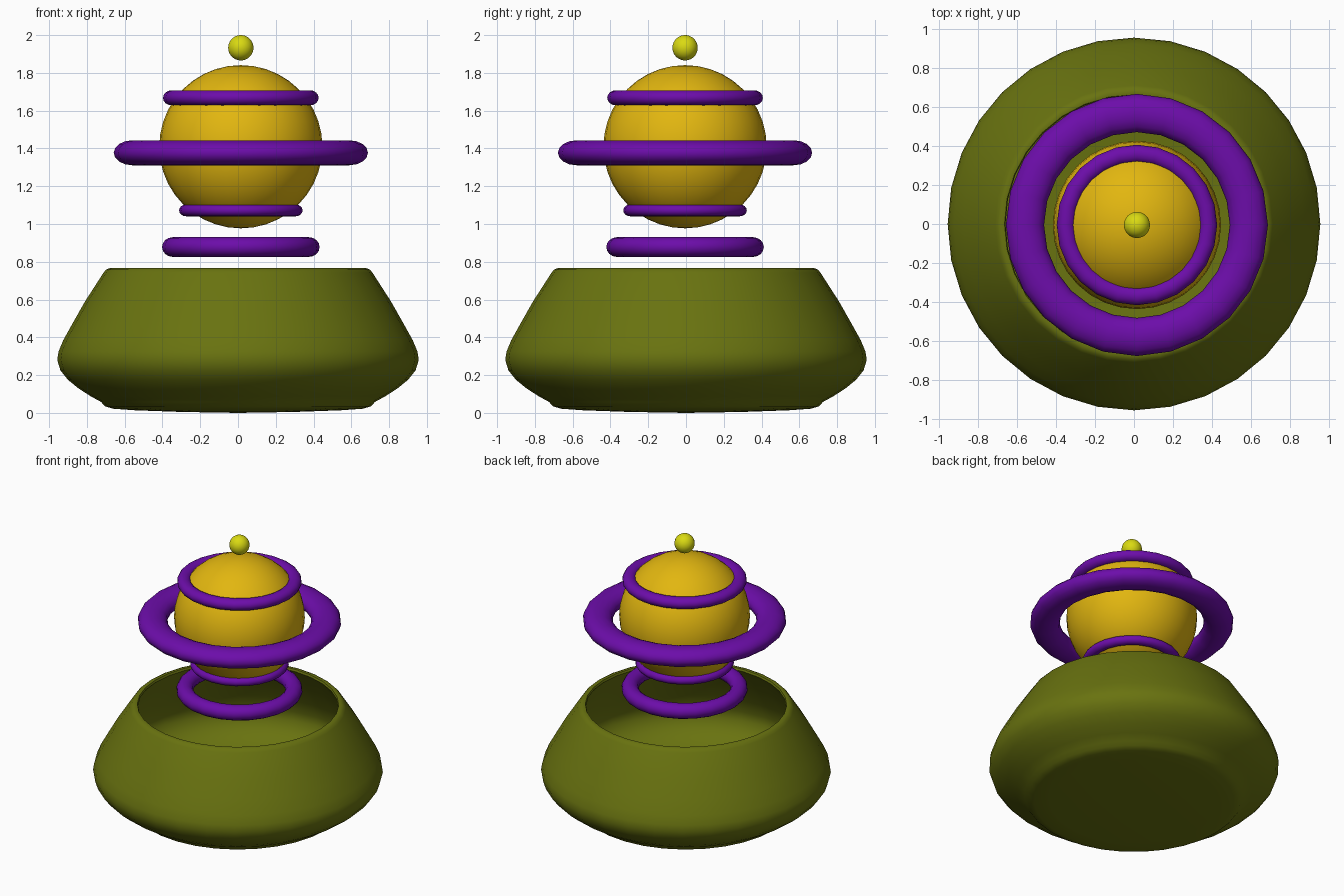
import bpy, math

if "Cube" in bpy.data.objects:
    bpy.data.objects.remove(bpy.data.objects["Cube"])

CX, CY = 0.015, -0.005   # the floating parts sit slightly off the base axis


def material(name, rgb):
    m = bpy.data.materials.new(name)
    m.diffuse_color = (*rgb, 1)
    m.use_nodes = True
    m.node_tree.nodes["Principled BSDF"].inputs["Base Color"].default_value = m.diffuse_color
    return m


olive = material("olive", (0.14, 0.17, 0.005))
gold = material("gold", (0.76, 0.47, 0.005))
purple = material("purple", (0.15, 0.004, 0.40))
yellow = material("yellow", (0.70, 0.70, 0.006))


def finish(obj, name, mat, angle=50):
    obj.name = name
    obj.data.materials.append(mat)
    bpy.ops.object.select_all(action='DESELECT')
    obj.select_set(True)
    bpy.context.view_layer.objects.active = obj
    bpy.ops.object.shade_smooth_by_angle(angle=math.radians(angle))


def lathe(name, profile, sides, mat):
    """Spin an (r, z) profile; its first and last points lie on the axis."""
    verts, faces, rings = [], [], []
    for r, z in profile:
        start = len(verts)
        if r == 0:
            verts.append((0, 0, z))
            rings.append([start] * sides)
        else:
            for i in range(sides):
                a = 2 * math.pi * i / sides
                verts.append((r * math.cos(a), r * math.sin(a), z))
            rings.append(list(range(start, start + sides)))
    for a, b in zip(rings, rings[1:]):
        for i in range(sides):
            j = (i + 1) % sides
            faces.append(list(dict.fromkeys((a[i], a[j], b[j], b[i]))))
    mesh = bpy.data.meshes.new(name)
    mesh.from_pydata(verts, [], faces)
    obj = bpy.data.objects.new(name, mesh)
    bpy.context.collection.objects.link(obj)
    finish(obj, name, mat)


def ring(name, z, outer, half_width, half_height):
    bpy.ops.mesh.primitive_torus_add(
        major_segments=24, minor_segments=16, major_radius=outer - half_width,
        minor_radius=half_width, location=(CX, CY, z))
    obj = bpy.context.object
    obj.scale.z = half_height / half_width
    bpy.ops.object.transform_apply(location=False, rotation=False, scale=True)
    finish(obj, name, purple, 60)


def ball(name, z, radius, mat):
    bpy.ops.mesh.primitive_uv_sphere_add(
        segments=32, ring_count=20, radius=radius, location=(CX, CY, z))
    finish(bpy.context.object, name, mat)


# Hollow base bowl: outside from the underside up, over the lip, down the inside
lathe("base_bowl", [
    (0, 0.0), (0.3, 0.005), (0.55, 0.014), (0.66, 0.022), (0.705, 0.035),
    (0.725, 0.058), (0.78, 0.088), (0.845, 0.13), (0.90, 0.175), (0.94, 0.225),
    (0.957, 0.28), (0.95, 0.325), (0.925, 0.385), (0.875, 0.475), (0.81, 0.59),
    (0.712, 0.742), (0.699, 0.758), (0.68, 0.766), (0.665, 0.764),
    (0.66, 0.75), (0.77, 0.585), (0.86, 0.43), (0.905, 0.325), (0.905, 0.26),
    (0.86, 0.18), (0.78, 0.125), (0.68, 0.085), (0.5, 0.06), (0, 0.045),
], 32, olive)

# Floating body, tip and rings
ball("body_sphere", 1.409, 0.432, gold)
ball("tip_ball", 1.933, 0.067, yellow)
ring("upper_ring", 1.668, 0.412, 0.046, 0.040)
ring("middle_ring", 1.377, 0.673, 0.098, 0.066)
ring("lower_ring", 1.072, 0.327, 0.036, 0.031)
ring("bottom_ring", 0.878, 0.417, 0.056, 0.052)
